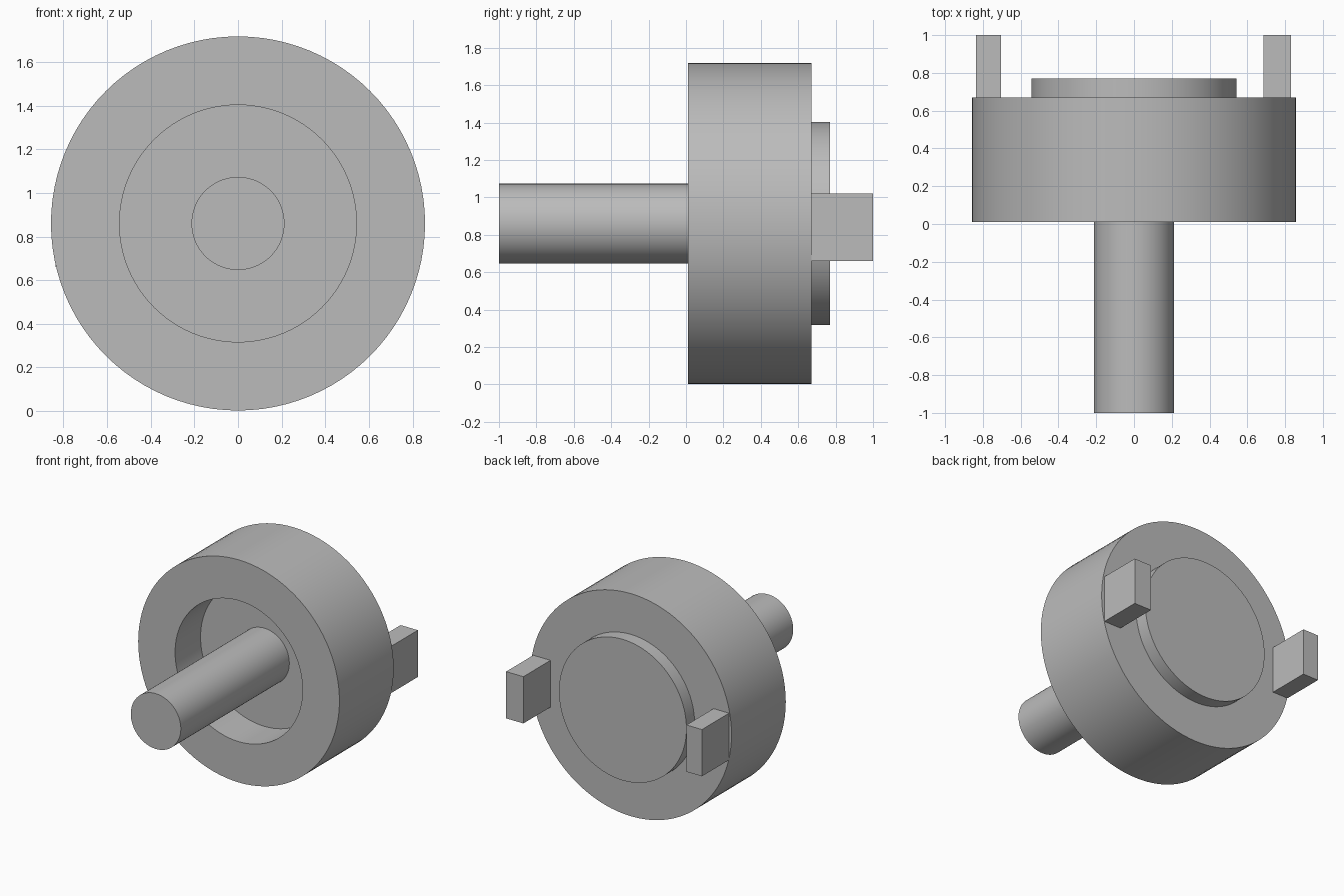
import bpy
import bmesh
import math
from mathutils import Vector

AXIS_Z = 0.86
SEGMENTS = 96

default_cube = bpy.data.objects.get("Cube")
if default_cube:
    bpy.data.objects.remove(default_cube, do_unlink=True)

# Single plain grey
grey = bpy.data.materials.new("plain grey")
grey.use_nodes = True
colour = (0.5, 0.5, 0.5, 1)
grey.diffuse_color = colour
grey.node_tree.nodes["Principled BSDF"].inputs["Base Color"].default_value = colour


def finish(name, bm):
    bmesh.ops.recalc_face_normals(bm, faces=bm.faces)
    mesh = bpy.data.meshes.new(name)
    bm.to_mesh(mesh)
    bm.free()
    mesh.materials.append(grey)
    obj = bpy.data.objects.new(name, mesh)
    bpy.context.collection.objects.link(obj)
    return obj


def lathe(name, profile):
    """Revolve (radius, y) points about the horizontal axis."""
    bm = bmesh.new()
    verts = [bm.verts.new((r, y, AXIS_Z)) for r, y in profile]
    edges = [bm.edges.new(pair) for pair in zip(verts, verts[1:])]
    bmesh.ops.spin(bm, geom=verts + edges, cent=(0, 0, AXIS_Z), axis=(0, 1, 0),
                   angle=math.tau, steps=SEGMENTS)
    bmesh.ops.remove_doubles(bm, verts=bm.verts, dist=0.0005)
    obj = finish(name, bm)
    bpy.ops.object.select_all(action='DESELECT')
    obj.select_set(True)
    bpy.context.view_layer.objects.active = obj
    bpy.ops.object.shade_smooth_by_angle(angle=math.radians(30))
    return obj


def box(name, low, high):
    bm = bmesh.new()
    bmesh.ops.create_cube(bm, size=1)
    low, high = Vector(low), Vector(high)
    bmesh.ops.scale(bm, vec=high - low, verts=bm.verts)
    bmesh.ops.translate(bm, vec=(low + high) / 2, verts=bm.verts)
    return finish(name, bm)


FRONT, FLOOR, BACK, BOSS = 0.01, 0.32, 0.67, 0.77
RIM, BORE, ROD = 0.857, 0.543, 0.213

# Drum with a recess in front and a raised boss behind
lathe("drum", [(0, FLOOR), (BORE, FLOOR), (BORE, FRONT), (RIM, FRONT),
               (RIM, BACK), (BORE, BACK), (BORE, BOSS), (0, BOSS)])

# Shaft rising from the recess floor
lathe("shaft", [(0, -1), (ROD, -1), (ROD, FLOOR), (0, FLOOR)])

# Two drive lugs on the back face
for name, inner, outer in (("left_lug", 0.685, 0.832), ("right_lug", -0.836, -0.704)):
    box(name, (inner, BACK, 0.66), (outer, 1, 1.02))
